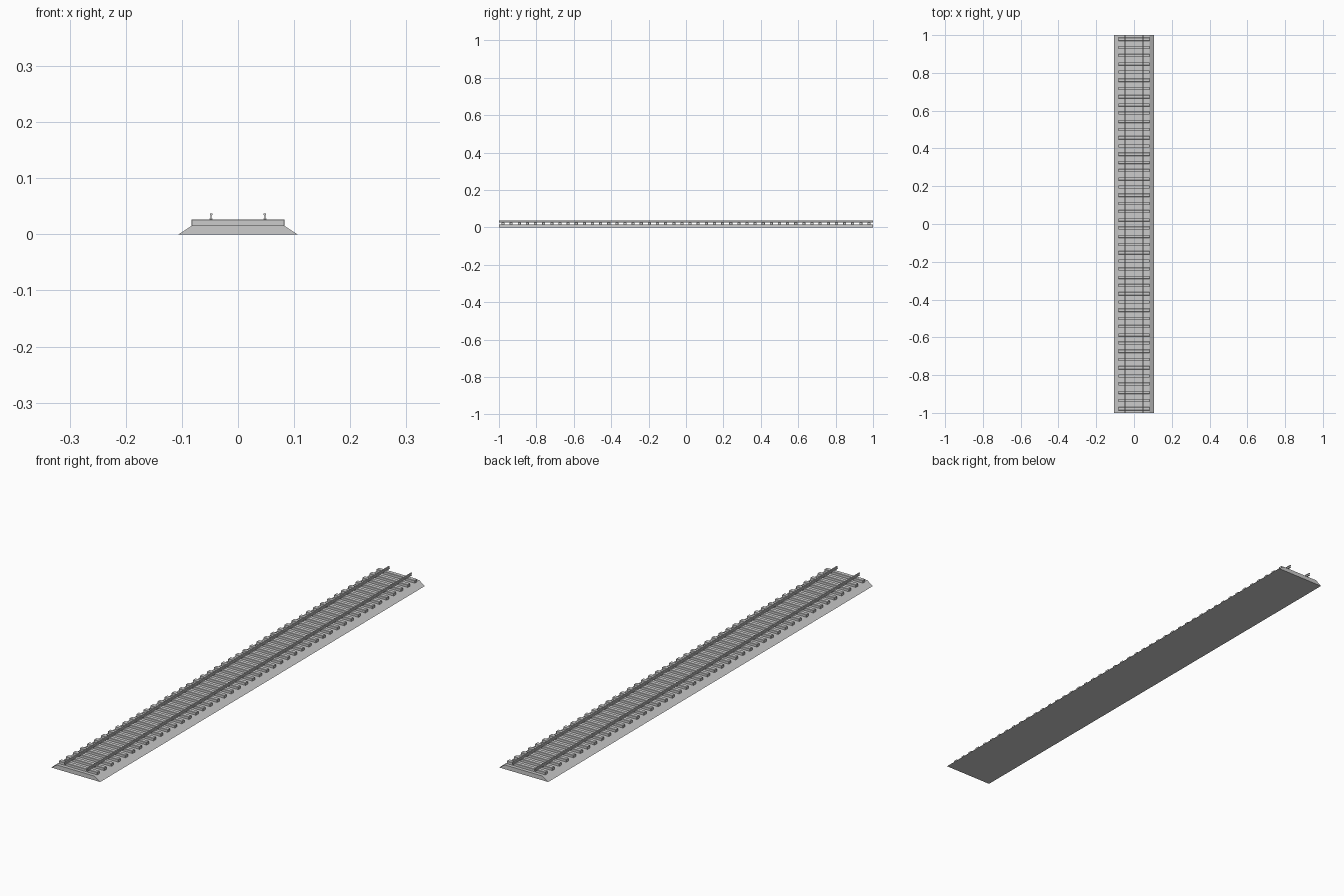
import bpy

if "Cube" in bpy.data.objects:
    bpy.data.objects.remove(bpy.data.objects["Cube"])

LENGTH = 2.0
COUNT = 46
PITCH = LENGTH / COUNT


def make_object(name, verts, faces):
    mesh = bpy.data.meshes.new(name)
    mesh.from_pydata(verts, [], faces)
    mesh.update()
    obj = bpy.data.objects.new(name, mesh)
    bpy.context.collection.objects.link(obj)
    return obj


def extrude_profile(name, profile, x0=0.0):
    """Sweep a counter-clockwise x/z outline along the whole track."""
    n = len(profile)
    verts = [(x0 + x, y, z) for y in (-LENGTH / 2, LENGTH / 2) for x, z in profile]
    faces = [tuple(range(n)), tuple(range(2 * n - 1, n - 1, -1))]
    faces += [(i, i + n, (i + 1) % n + n, (i + 1) % n) for i in range(n)]
    return make_object(name, verts, faces)


# Ballast bed with sloped shoulders
extrude_profile("ballast_bed", [(-0.106, 0), (0.106, 0), (0.081, 0.0165), (-0.081, 0.0165)])

# Rails: foot, thin web and head
half = [(0.0025, 0.0265), (0.0025, 0.0278), (0.0008, 0.0288),
        (0.0008, 0.0338), (0.0023, 0.0345), (0.0023, 0.0368)]
rail_profile = half + [(-x, z) for x, z in reversed(half)]
for side, x in (("left", -0.048), ("right", 0.048)):
    extrude_profile("rail_" + side, rail_profile, x)

# Sleepers: one bevelled block repeated along the track
bpy.ops.mesh.primitive_cube_add(size=1, location=(0, -LENGTH / 2 + PITCH / 2, 0.0208))
sleepers = bpy.context.object
sleepers.name = "sleepers"
sleepers.scale = (0.166, 0.0165, 0.0118)
bpy.ops.object.transform_apply(location=False, rotation=False, scale=True)
bevel = sleepers.modifiers.new("soft_edges", "BEVEL")
bevel.width = 0.0012
bevel.segments = 1
array = sleepers.modifiers.new("repeat", "ARRAY")
array.count = COUNT
array.use_relative_offset = False
array.use_constant_offset = True
array.constant_offset_displace = (0, PITCH, 0)
